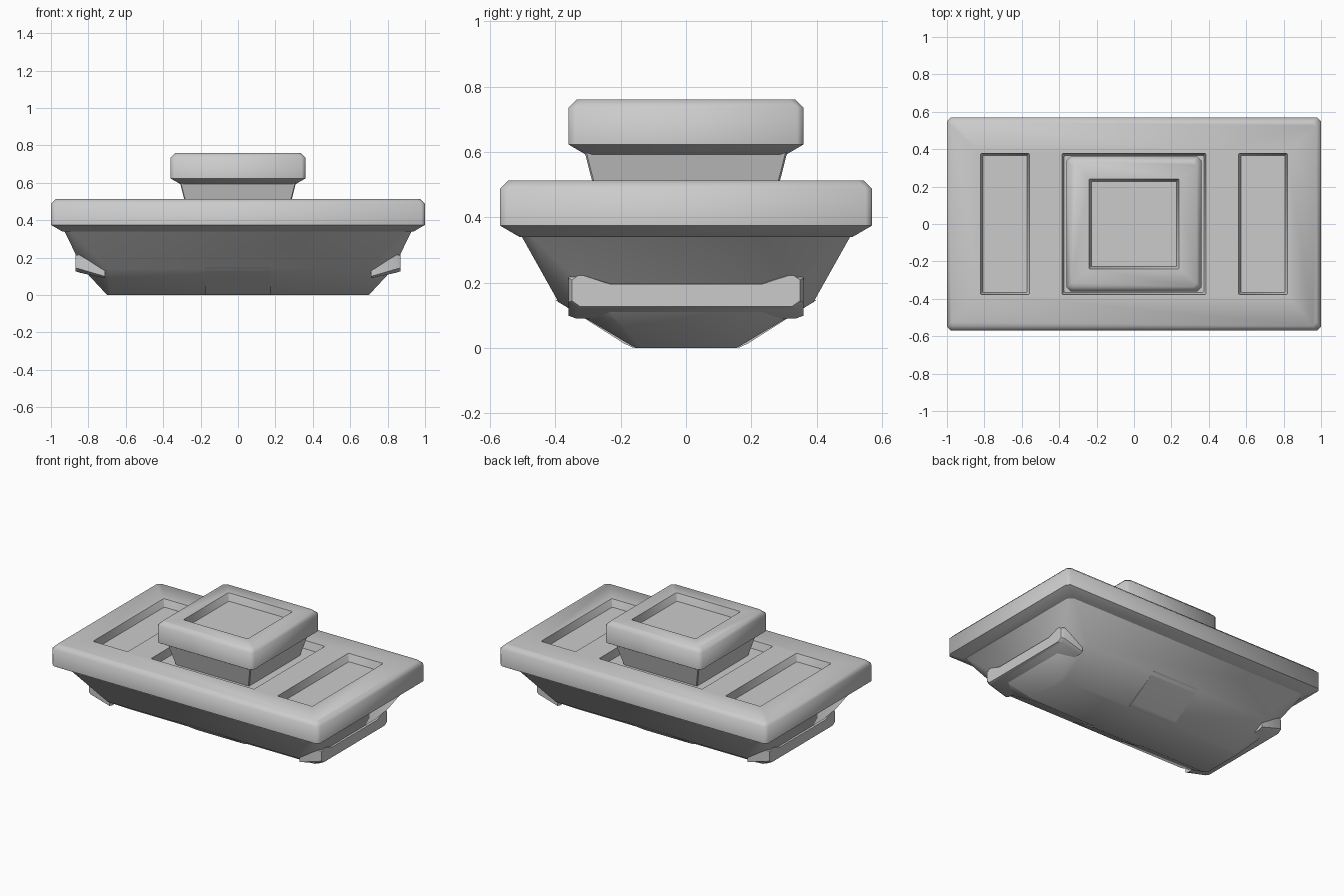
import bpy, bmesh, math

cube = bpy.data.objects.get("Cube")
if cube:
    bpy.data.objects.remove(cube, do_unlink=True)

grey = bpy.data.materials.new("plain_grey")
grey.use_nodes = True
colour = (0.6, 0.6, 0.6, 1)
grey.diffuse_color = colour
grey.node_tree.nodes["Principled BSDF"].inputs["Base Color"].default_value = colour


def loft(name, rings, smooth=40):
    """Skin matching point rings, with flat caps at both ends."""
    bm = bmesh.new()
    loops = [[bm.verts.new(p) for p in ring] for ring in rings]
    n = len(loops[0])
    for a, b in zip(loops, loops[1:]):
        for i in range(n):
            j = (i + 1) % n
            bm.faces.new((a[i], a[j], b[j], b[i]))
    bm.faces.new(loops[0][::-1])
    bm.faces.new(loops[-1])
    bmesh.ops.recalc_face_normals(bm, faces=bm.faces)
    mesh = bpy.data.meshes.new(name)
    bm.to_mesh(mesh)
    bm.free()
    mesh.materials.append(grey)
    obj = bpy.data.objects.new(name, mesh)
    bpy.context.collection.objects.link(obj)
    if smooth:
        shade(obj, smooth)
    return obj


def shade(obj, angle):
    bpy.ops.object.select_all(action='DESELECT')
    obj.select_set(True)
    bpy.context.view_layer.objects.active = obj
    bpy.ops.object.shade_smooth_by_angle(angle=math.radians(angle))


def rect(hx, hy, z, c=0.02, cx=0):
    """Rectangle ring with chamfered corners."""
    return [(cx + x, y, z) for x, y in (
        (hx, c - hy), (hx, hy - c), (hx - c, hy), (c - hx, hy),
        (-hx, hy - c), (-hx, c - hy), (c - hx, -hy), (hx - c, -hy))]


def slab(name, hx, hy, low, high):
    """Block with a wide lower chamfer and a narrow upper one."""
    return loft(name, [rect(hx - 0.06, hy - 0.06, low),
                       rect(hx, hy, low + 0.035),
                       rect(hx, hy, high - 0.025),
                       rect(hx - 0.025, hy - 0.025, high)], 0)


def recess(target, cx, hx, hy, top, depth=0.05):
    """Cut a shallow tray with sloping walls into the top."""
    cutter = loft("recess_cutter", [rect(hx - 0.012, hy - 0.012, top - depth, 0.004, cx),
                                    rect(hx, hy, top, 0.004, cx),
                                    rect(hx, hy, top + 0.05, 0.004, cx)], 0)
    mod = target.modifiers.new("recess", 'BOOLEAN')
    mod.object = cutter
    mod.solver = 'EXACT'
    bpy.context.view_layer.objects.active = target
    bpy.ops.object.modifier_apply(modifier=mod.name)
    bpy.data.objects.remove(cutter, do_unlink=True)


# Tapered hull
loft("hull", [rect(0.70, 0.155, 0, 0.02),
              rect(0.83, 0.39, 0.14, 0.13),
              rect(0.93, 0.505, 0.345, 0.03)], 60)

# Deck with three trays
deck = slab("deck", 1.0, 0.57, 0.34, 0.512)
for cx, hx in ((-0.69, 0.13), (0, 0.385), (0.69, 0.13)):
    recess(deck, cx, hx, 0.378, 0.512)
shade(deck, 50)

# Cabin and roof
loft("cabin", [rect(0.272, 0.272, 0.45, 0.005), rect(0.31, 0.31, 0.60, 0.005)], 30)
roof = slab("roof", 0.36, 0.36, 0.588, 0.76)
recess(roof, 0, 0.24, 0.24, 0.76)
shade(roof, 50)

# End bumpers with raised tips
half = [(0.335, 0.12), (0.36, 0.14), (0.36, 0.215), (0.335, 0.235), (0.24, 0.2)]
outline = half + [(-y, z) for y, z in reversed(half)]
for side, label in ((1, "left"), (-1, "right")):
    loft(label + "_bumper",
         [[(side * 0.71, y, 0.09 + (z - 0.12) * 0.45) for y, z in outline],
          [(side * 0.85, y, z) for y, z in outline],
          [(side * 0.87, y * 0.97, 0.17 + (z - 0.17) * 0.85) for y, z in outline]], 30)

# Thin plates low on both long sides
plate = [(0.13, 0.002), (0.165, 0.002), (0.19, 0.014), (0.40, 0.147), (0.36, 0.147)]
for side, label in ((-1, "front"), (1, "back")):
    loft(label + "_plate", [[(x, side * y, z) for y, z in plate] for x in (-0.175, 0.175)], 30)
